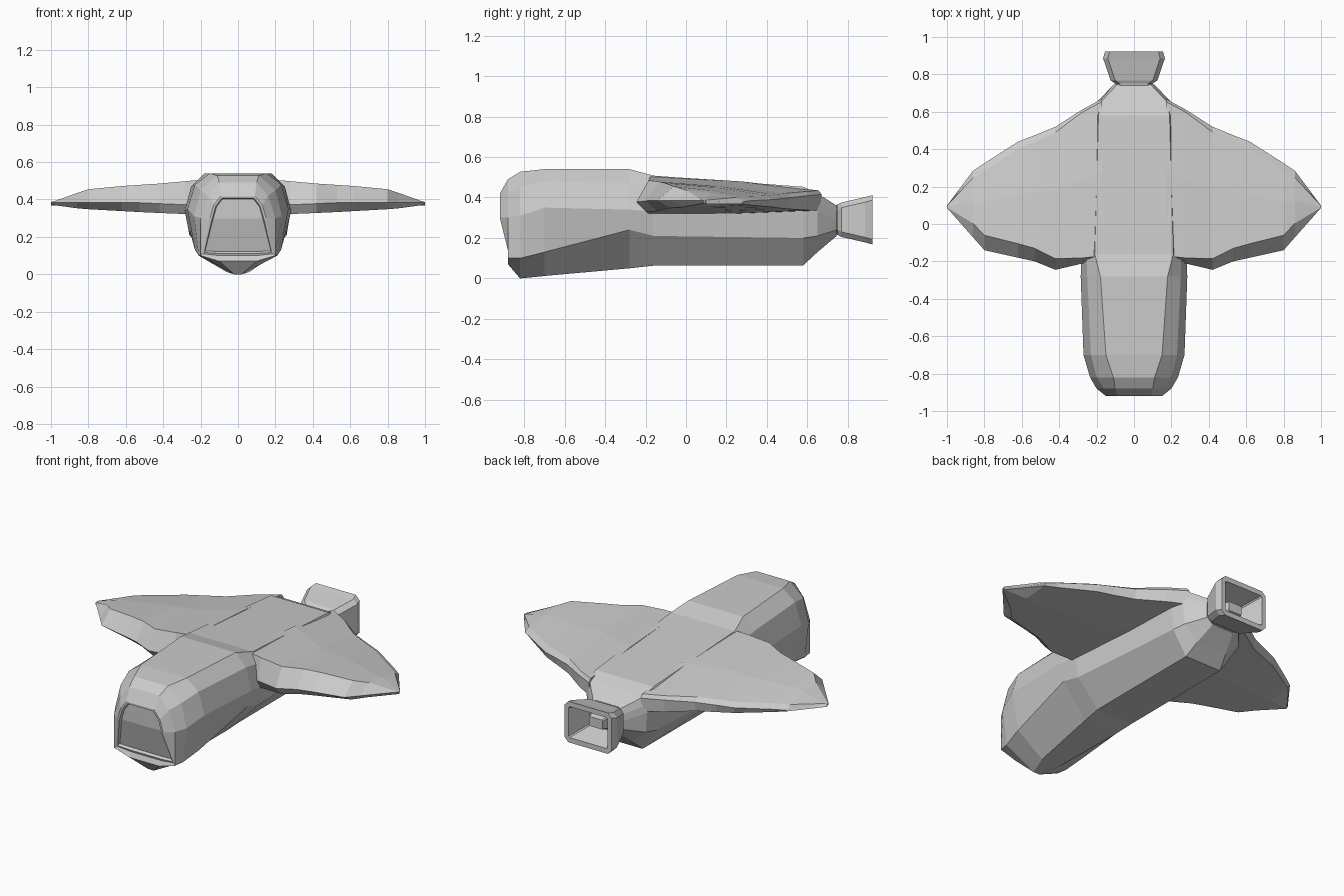
import bpy, bmesh

if "Cube" in bpy.data.objects:
    bpy.data.objects.remove(bpy.data.objects["Cube"])


def loft(name, rings, caps=True):
    """Skin closed rings of points into one flat-shaded object."""
    bm = bmesh.new()
    rows = [[bm.verts.new(p) for p in ring] for ring in rings]
    n = len(rows[0])
    for a, b in zip(rows, rows[1:]):
        for i in range(n):
            j = (i + 1) % n
            bm.faces.new((a[i], a[j], b[j], b[i]))
    first = []
    if caps:
        # close each end with strips joining opposite points
        for row in (rows[0], rows[-1]):
            strips = [bm.faces.new((row[i], row[i + 1], row[n - 2 - i], row[n - 1 - i]))
                      for i in range(n // 2 - 1)]
            first = first or strips
    bmesh.ops.recalc_face_normals(bm, faces=bm.faces[:])
    if name == "fuselage":
        # recessed front panel
        bmesh.ops.inset_region(bm, faces=first, thickness=0.012, depth=0)
        bmesh.ops.inset_region(bm, faces=first, thickness=0.006, depth=-0.015)
    mesh = bpy.data.meshes.new(name)
    bm.to_mesh(mesh)
    bm.free()
    obj = bpy.data.objects.new(name, mesh)
    bpy.context.collection.objects.link(obj)
    return obj


# Fuselage: y, then half section (x, z): keel, chine, side, upper side, roof edge
hull = [
    (-.92, (.10, .10), (.19, .11), (.15, .30), (.130, .37), (.09, .42)),
    (-.88, (.10, .07), (.20, .10), (.20, .30), (.16, .42), (.10, .49)),
    (-.82, (.02, .00), (.21, .10), (.235, .31), (.20, .45), (.11, .527)),
    (-.70, (.06, .012), (.23, .13), (.27, .35), (.23, .48), (.15, .54)),
    (-.28, (.11, .05), (.26, .24), (.285, .34), (.25, .47), (.18, .54)),
    (-.16, (.12, .063), (.26, .21), (.28, .33), (.25, .45), (.21, .508)),
    (.58, (.12, .065), (.21, .20), (.22, .33), (.21, .40), (.19, .453)),
    (.65, (.10, .13), (.19, .21), (.20, .33), (.19, .37), (.18, .42)),
    (.745, (.07, .21), (.11, .24), (.11, .29), (.11, .33), (.09, .36)),
]
rings = []
for k, (y, *half) in enumerate(hull):
    # lower part of the nose panel leans back
    pts = [(x, y + (max(0, .24 - z) * .37 if k == 0 else 0), z) for x, z in half]
    rings.append(pts + [(-x, yy, z) for x, yy, z in reversed(pts)])
loft("fuselage", rings)

# Wings: x, leading y, trailing y, top z front, top z rear, bottom z, bevel depth
span = [
    (.17, -.20, .67, .507, .425, .32, .03),
    (.28, -.212, .61, .498, .42, .322, .03),
    (.42, -.245, .52, .485, .41, .328, .06),
    (.53, -.20, .475, .478, .405, .333, .07),
    (.62, -.18, .44, .472, .40, .338, .075),
    (.80, -.14, .325, .455, .395, .348, .08),
    (.86, -.072, .285, .435, .39, .353, .075),
    (.999, .085, .10, .378, .377, .372, .002),
]
rings = []
for x, le, te, zf, zr, zb, bev in span:
    zm = zf * .6 + zr * .4
    mid = le + (te - le) * .55
    rings.append([
        (x, le, min(.385, zb + .05)), (x, le + bev, zf), (x, mid, zm + .005),
        (x, te - bev * .5, zr + .01), (x, te, zr - .01), (x, te - bev * .2, zb + .015),
        (x, mid, zb), (x, le + bev * .8, zb)])
wing = loft("wings", rings)
wing.modifiers.new("Mirror", 'MIRROR').use_axis[0] = True


def box_ring(y, w, h, c=.025, z=.29):
    """Rectangle with clipped corners, facing along y."""
    q = [(w, h - c), (w - c, h)]
    q = q + [(-x, v) for x, v in reversed(q)]
    q = q + [(x, -v) for x, v in reversed(q)]
    return [(x, y, z + v) for x, v in q]


# Engine nozzle: outer bell, rim, then the inside funnel
loft("nozzle", [box_ring(*r) for r in (
    (.735, .10, .072), (.75, .10, .075), (.768, .125, .085), (.885, .165, .112),
    (.922, .155, .122), (.922, .128, .092, .006), (.79, .08, .055, .006))])
# Tapered plug inside the nozzle
loft("nozzle_plug", [box_ring(.78, .065, .045, .006), box_ring(.85, .045, .028, .006)])
